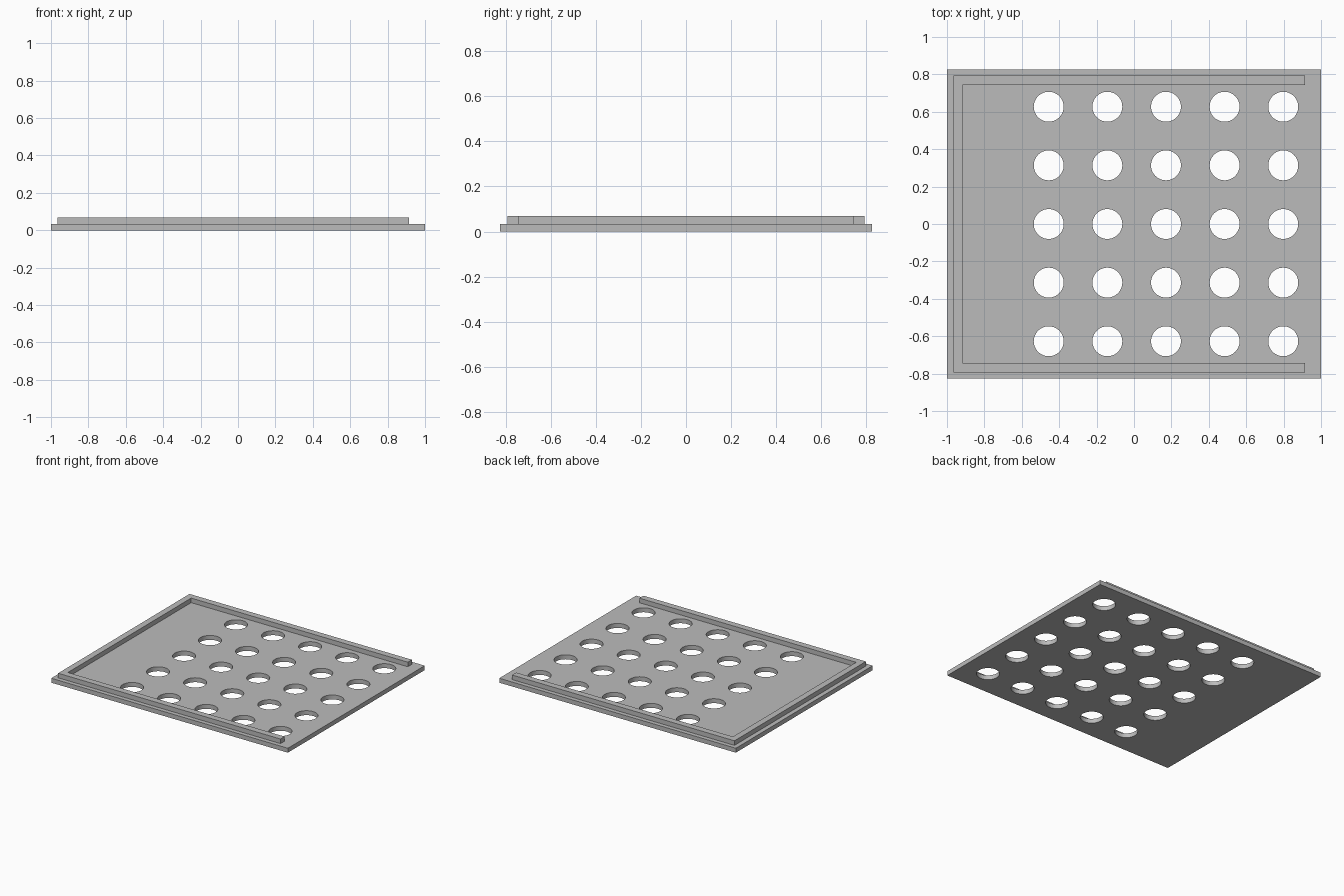
import bpy
import bmesh
from mathutils import Matrix

if "Cube" in bpy.data.objects:
    bpy.data.objects.remove(bpy.data.objects["Cube"])

WIDTH, DEPTH = 2.0, 1.652
PLATE_TOP, RIM_TOP = 0.034, 0.069
HOLE_RADIUS, PITCH, FIRST_HOLE_X = 0.08, 0.3135, -0.456

grey = bpy.data.materials.new("plain grey")
grey.use_nodes = True
grey.diffuse_color = (0.5, 0.5, 0.5, 1)
grey.node_tree.nodes["Principled BSDF"].inputs["Base Color"].default_value = (0.5, 0.5, 0.5, 1)


def add_object(name, bm):
    bmesh.ops.recalc_face_normals(bm, faces=bm.faces)
    mesh = bpy.data.meshes.new(name)
    bm.to_mesh(mesh)
    bm.free()
    mesh.materials.append(grey)
    obj = bpy.data.objects.new(name, mesh)
    bpy.context.collection.objects.link(obj)
    return obj


def add_prism(name, outline, bottom, top):
    bm = bmesh.new()
    face = bm.faces.new([bm.verts.new((x, y, bottom)) for x, y in outline])
    extruded = bmesh.ops.extrude_face_region(bm, geom=[face], use_keep_orig=True)["geom"]
    verts = [v for v in extruded if isinstance(v, bmesh.types.BMVert)]
    bmesh.ops.translate(bm, verts=verts, vec=(0, 0, top - bottom))
    return add_object(name, bm)


# Base plate
hx, hy = WIDTH / 2, DEPTH / 2
plate = add_prism("base_plate", [(-hx, -hy), (hx, -hy), (hx, hy), (-hx, hy)], 0, PLATE_TOP)

# Five by five grid of round holes
bm = bmesh.new()
for column in range(5):
    for row in range(-2, 3):
        place = Matrix.Translation((FIRST_HOLE_X + column * PITCH, row * PITCH, PLATE_TOP / 2))
        bmesh.ops.create_cone(bm, cap_ends=True, segments=48, radius1=HOLE_RADIUS,
                              radius2=HOLE_RADIUS, depth=0.2, matrix=place)
cutter = add_object("hole_cutter", bm)
cutter.hide_render = True

holes = plate.modifiers.new("round holes", "BOOLEAN")
holes.operation = "DIFFERENCE"
holes.solver = "EXACT"
holes.object = cutter
bpy.context.view_layer.objects.active = plate
plate.select_set(True)
bpy.ops.object.modifier_apply(modifier=holes.name)
bpy.data.objects.remove(cutter)
bpy.ops.object.shade_smooth_by_angle()

# Raised three-sided rim, open on the left
back, inner_back, end = -0.965, -0.917, 0.915
outer_y, inner_y = 0.793, 0.744
half = [(end, outer_y), (end, inner_y), (inner_back, inner_y)]
outline = half + [(x, -y) for x, y in reversed(half)] + [(back, -outer_y), (back, outer_y)]
add_prism("raised_rim", outline, PLATE_TOP, RIM_TOP)
